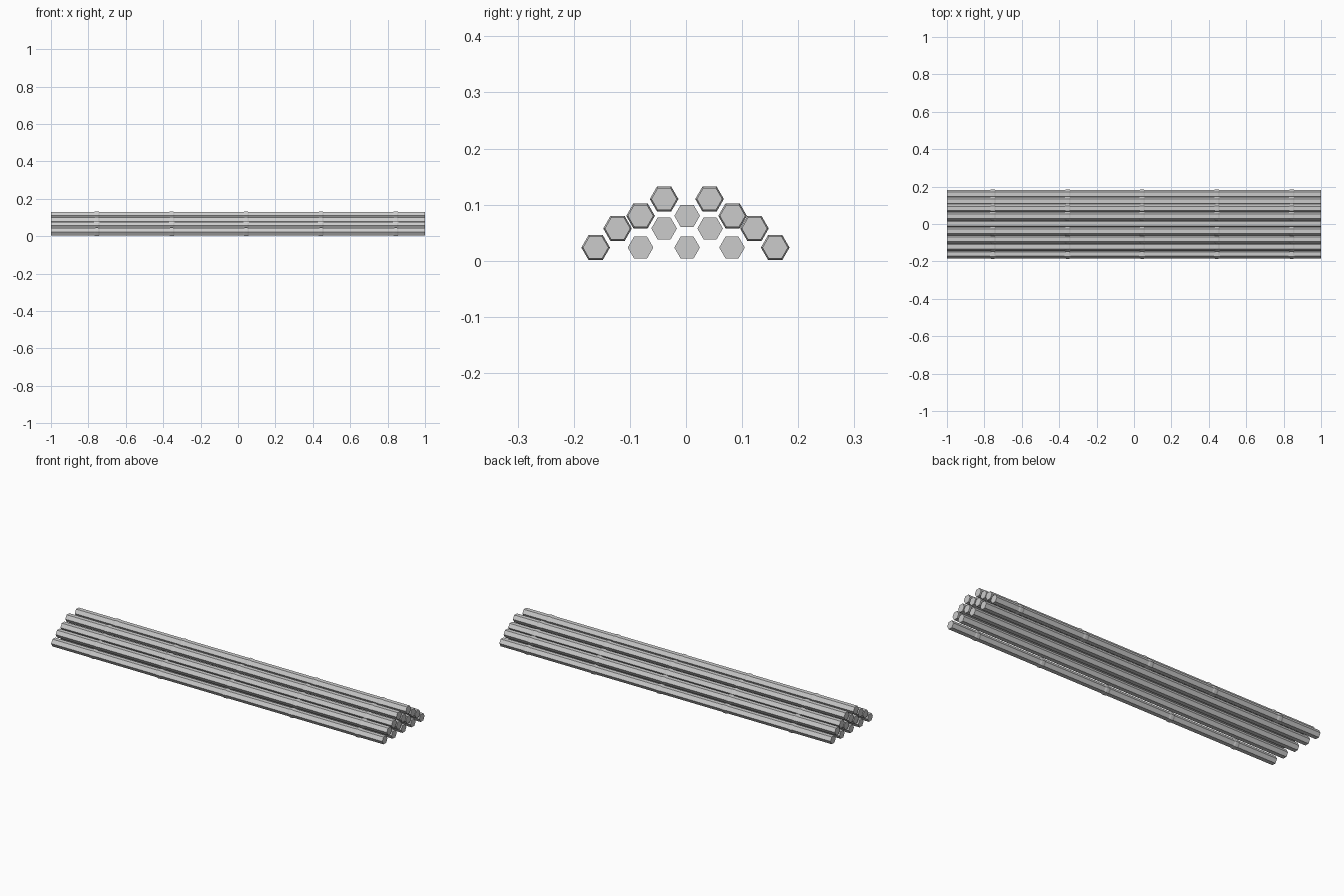
import bpy, bmesh, math

if "Cube" in bpy.data.objects:
    bpy.data.objects.remove(bpy.data.objects["Cube"])

SIDES = 6
POLE_R, NODE_R = 0.0228, 0.0255
NODES = (-0.755, -0.355, 0.043, 0.443, 0.843)


def make_pole(name, y, z, nodes):
    # Rings along x: plain shaft, swelling at each joint
    rings = [(-1.0, POLE_R)]
    for n in nodes:
        rings += [(n - 0.016, POLE_R), (n - 0.007, NODE_R),
                  (n + 0.007, NODE_R), (n + 0.016, POLE_R)]
    rings.append((1.0, POLE_R))

    bm = bmesh.new()
    loops = []
    for x, r in rings:
        loops.append([bm.verts.new((x, r * math.cos(i * math.tau / SIDES),
                                    r * math.sin(i * math.tau / SIDES)))
                      for i in range(SIDES)])
    for a, b in zip(loops, loops[1:]):
        for i in range(SIDES):
            j = (i + 1) % SIDES
            bm.faces.new((a[i], a[j], b[j], b[i]))
    bm.faces.new(loops[0])
    bm.faces.new(loops[-1])
    bmesh.ops.recalc_face_normals(bm, faces=bm.faces)
    mesh = bpy.data.meshes.new(name)
    bm.to_mesh(mesh)
    bm.free()
    ob = bpy.data.objects.new(name, mesh)
    ob.location = (0, y, z)
    bpy.context.collection.objects.link(ob)


# Stacked rows: height and pole positions across
rows = [
    (0.0235, (-0.161, -0.081, 0.002, 0.082, 0.159)),
    (0.0575, (-0.122, -0.039, 0.043, 0.122)),
    (0.080, (-0.081, 0.002, 0.083)),
    (0.110, (-0.039, 0.042)),
]
for k, (z, ys) in enumerate(rows):
    for i, y in enumerate(ys):
        # Only poles on the outside of the stack have joints
        outer = i in (0, len(ys) - 1)
        kind = "jointed_pole" if outer else "inner_pole"
        make_pole(f"{kind}_row{k + 1}_{i + 1}", y, z, NODES if outer else ())
